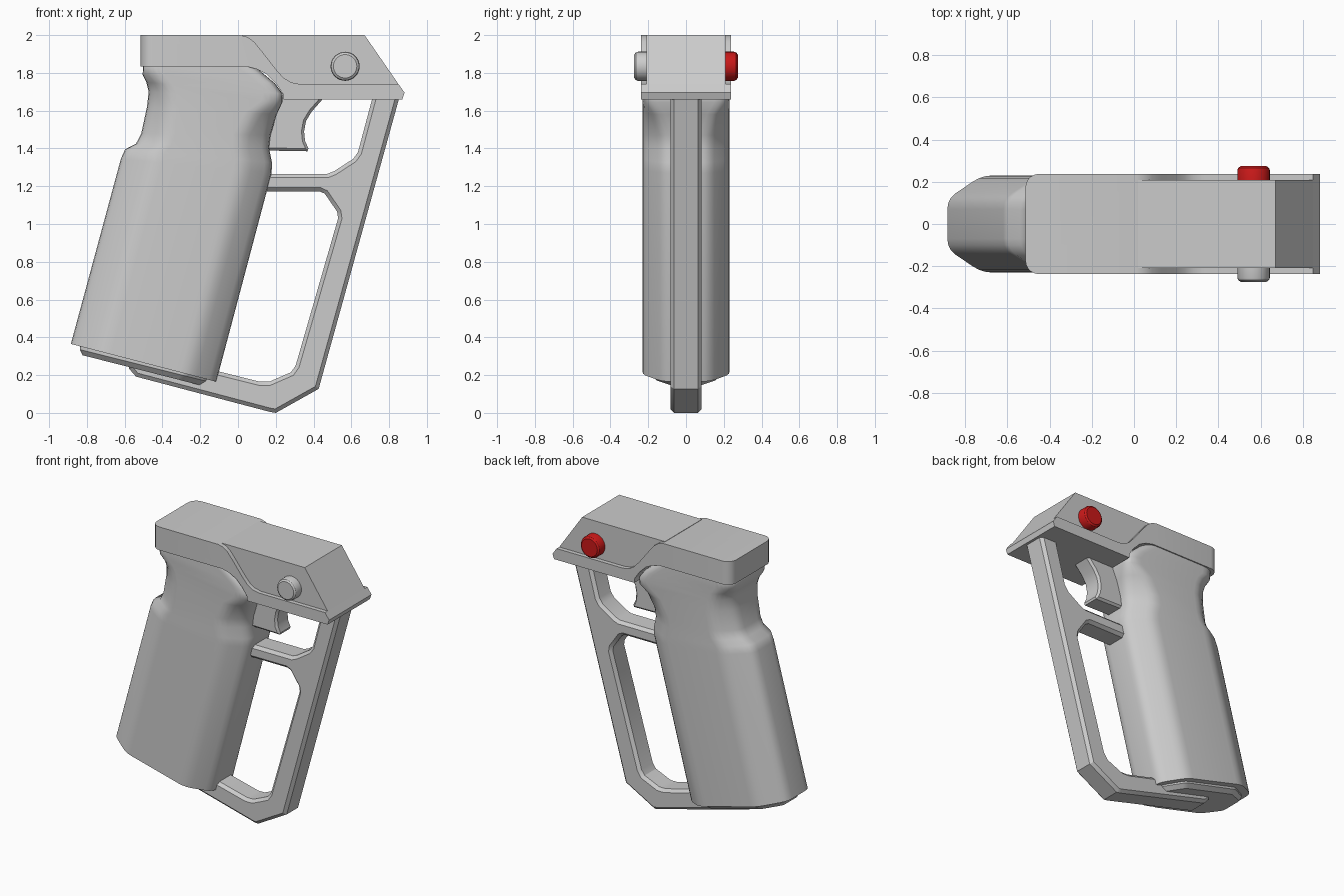
import bpy, bmesh, math
from mathutils import Vector

if "Cube" in bpy.data.objects:
    bpy.data.objects.remove(bpy.data.objects["Cube"])


def finish(bm, name, angle=30):
    bmesh.ops.recalc_face_normals(bm, faces=bm.faces)
    me = bpy.data.meshes.new(name)
    bm.to_mesh(me)
    bm.free()
    ob = bpy.data.objects.new(name, me)
    bpy.context.collection.objects.link(ob)
    bpy.ops.object.select_all(action='DESELECT')
    ob.select_set(True)
    bpy.context.view_layer.objects.active = ob
    bpy.ops.object.shade_smooth_by_angle(angle=math.radians(angle))
    return ob


def prism(name, pts, half, rim=0, back_round=0):
    """Extrude an xz profile across y, optionally chamfering the side rims or rounding the rear corners."""
    bm = bmesh.new()
    rings = [[bm.verts.new((x, y, z)) for x, z in pts] for y in (-half, half)]
    caps = [bm.faces.new(r) for r in rings]
    n = len(pts)
    for i in range(n):
        j = (i + 1) % n
        bm.faces.new((rings[0][i], rings[0][j], rings[1][j], rings[1][i]))
    bmesh.ops.recalc_face_normals(bm, faces=bm.faces)
    if rim:
        edges = list({e for f in caps for e in f.edges})
        bmesh.ops.bevel(bm, geom=edges, offset=rim, segments=1, affect='EDGES', profile=0.5)
    if back_round:
        xmin = min(x for x, z in pts) + 0.001
        edges = [e for e in bm.edges if all(v.co.x < xmin for v in e.verts)
                 and abs(e.verts[0].co.y - e.verts[1].co.y) < 1e-4]
        bmesh.ops.bevel(bm, geom=edges, offset=back_round, segments=5, affect='EDGES', profile=0.5)
    return finish(bm, name)


def soften(pts, d):
    """Replace every corner of a closed 2D outline by a short curve."""
    out = []
    for i, p in enumerate(pts):
        p, a, b = Vector(p), Vector(pts[i - 1]), Vector(pts[(i + 1) % len(pts)])
        s = p + (a - p).normalized() * min(d, (a - p).length * 0.45)
        e = p + (b - p).normalized() * min(d, (b - p).length * 0.45)
        out += [s * (1 - t) ** 2 + p * 2 * t * (1 - t) + e * t * t for t in (0, 0.33, 0.67, 1)]
    return out


def loft(name, sections, d, angle):
    """Join tilted eight-sided sections: back xz, front xz, half width, rear and front chamfer (length, half width)."""
    bm = bmesh.new()
    rings = []
    for bx, bz, fx, fz, w, cb, hb, cf, hf in sections:
        back, axis = Vector((bx, 0, bz)), Vector((fx - bx, 0, fz - bz))
        L = axis.length
        axis.normalize()
        side = [(0, hb), (cb, w), (L - cf, w), (L, hf)]
        outline = soften(side + [(u, -y) for u, y in reversed(side)], d)
        rings.append([bm.verts.new(back + axis * p.x + Vector((0, p.y, 0))) for p in outline])
    for r, s in zip(rings, rings[1:]):
        for i in range(len(r)):
            j = (i + 1) % len(r)
            bm.faces.new((r[i], r[j], s[j], s[i]))
    bm.faces.new(rings[0])
    bm.faces.new(rings[-1])
    return finish(bm, name, angle)


# Upper housing: wide shell with swept side step and lower flange, plus narrow nose
prism("housing_shell", [
    (-0.515, 1.835), (-0.515, 2.0), (0.01, 2.0), (0.05, 1.99), (0.085, 1.965), (0.13, 1.91),
    (0.2, 1.82), (0.24, 1.775), (0.28, 1.75), (0.33, 1.74), (0.85, 1.74), (0.882, 1.695),
    (0.87, 1.66), (0.24, 1.66), (0.238, 1.69), (0.2, 1.745), (0.15, 1.795), (0.1, 1.82),
    (0.04, 1.835)], 0.238, back_round=0.065)
prism("housing_nose", [(0.02, 1.9), (0.02, 2.0), (0.67, 2.0), (0.85, 1.74), (0.85, 1.7), (0.3, 1.7)], 0.208)

# Hand grip with flared neck
W = 0.23
loft("grip", [
    (-0.885, 0.365, -0.115, 0.165, W, 0.17, 0.12, 0.15, 0.12),
    (-0.620, 1.345, 0.178, 1.270, W, 0.17, 0.12, 0.15, 0.12),
    (-0.598, 1.395, 0.180, 1.325, W, 0.16, 0.12, 0.15, 0.12),
    (-0.540, 1.425, 0.164, 1.405, W, 0.14, 0.12, 0.15, 0.12),
    (-0.512, 1.480, 0.172, 1.470, W, 0.13, 0.12, 0.15, 0.125),
    (-0.482, 1.620, 0.205, 1.580, W, 0.12, 0.13, 0.12, 0.16),
    (-0.473, 1.700, 0.235, 1.645, W, 0.10, 0.14, 0.06, 0.20),
    (-0.485, 1.750, 0.236, 1.690, W, 0.09, 0.15, 0.05, 0.20),
    (-0.505, 1.790, 0.195, 1.745, W, 0.07, 0.17, 0.05, 0.20),
    (-0.502, 1.840, 0.100, 1.825, W, 0.06, 0.18, 0.05, 0.20),
    (-0.480, 1.860, 0.050, 1.860, W, 0.06, 0.18, 0.05, 0.20)], 0.05, 62)

# Base plate under the grip
loft("base_plate", [
    (-0.83, 0.38, -0.155, 0.205, 0.185, 0.14, 0.09, 0.12, 0.09),
    (-0.838, 0.335, -0.168, 0.168, 0.185, 0.14, 0.09, 0.12, 0.09),
    (-0.822, 0.305, -0.198, 0.146, 0.16, 0.13, 0.08, 0.11, 0.08)], 0.02, 25)

# Guard frame: front strut, foot and crossbar in one outline
prism("guard_frame", [
    (0.857, 1.68), (0.427, 0.127), (0.2, 0.0), (0.17, 0.005), (-0.54, 0.192), (-0.578, 0.235),
    (-0.56, 0.335), (0.115, 0.165), (0.165, 0.165), (0.28, 0.215), (0.305, 0.25),
    (0.53, 1.03), (0.525, 1.065), (0.46, 1.16), (0.435, 1.172), (0.05, 1.172), (0.05, 1.266),
    (0.475, 1.266), (0.51, 1.28), (0.61, 1.345), (0.635, 1.38), (0.715, 1.68)], 0.083, rim=0.02)

# Trigger
prism("trigger", [
    (0.1, 1.39), (0.368, 1.385), (0.373, 1.4), (0.355, 1.44), (0.35, 1.49), (0.36, 1.545),
    (0.39, 1.595), (0.43, 1.64), (0.465, 1.68), (0.1, 1.68)], 0.07, rim=0.014)

# Safety buttons, one on each side
red = bpy.data.materials.new("red")
red.diffuse_color = (0.6, 0.01, 0.01, 1)
red.use_nodes = True
red.node_tree.nodes["Principled BSDF"].inputs["Base Color"].default_value = red.diffuse_color
for name, sign in (("button_front", -1), ("button_back", 1)):
    bm = bmesh.new()
    rings = []
    for r, y in ((0.077, 0.19), (0.077, 0.255), (0.073, 0.266), (0.062, 0.274)):
        rings.append([bm.verts.new((0.567 + r * math.cos(a), sign * y, 1.835 + r * math.sin(a)))
                      for a in [math.tau * k / 32 for k in range(32)]])
    for r, s in zip(rings, rings[1:]):
        for i in range(32):
            bm.faces.new((r[i - 1], r[i], s[i], s[i - 1]))
    bm.faces.new(rings[0])
    bm.faces.new(rings[-1])
    button = finish(bm, name)
    if sign > 0:
        button.data.materials.append(red)
